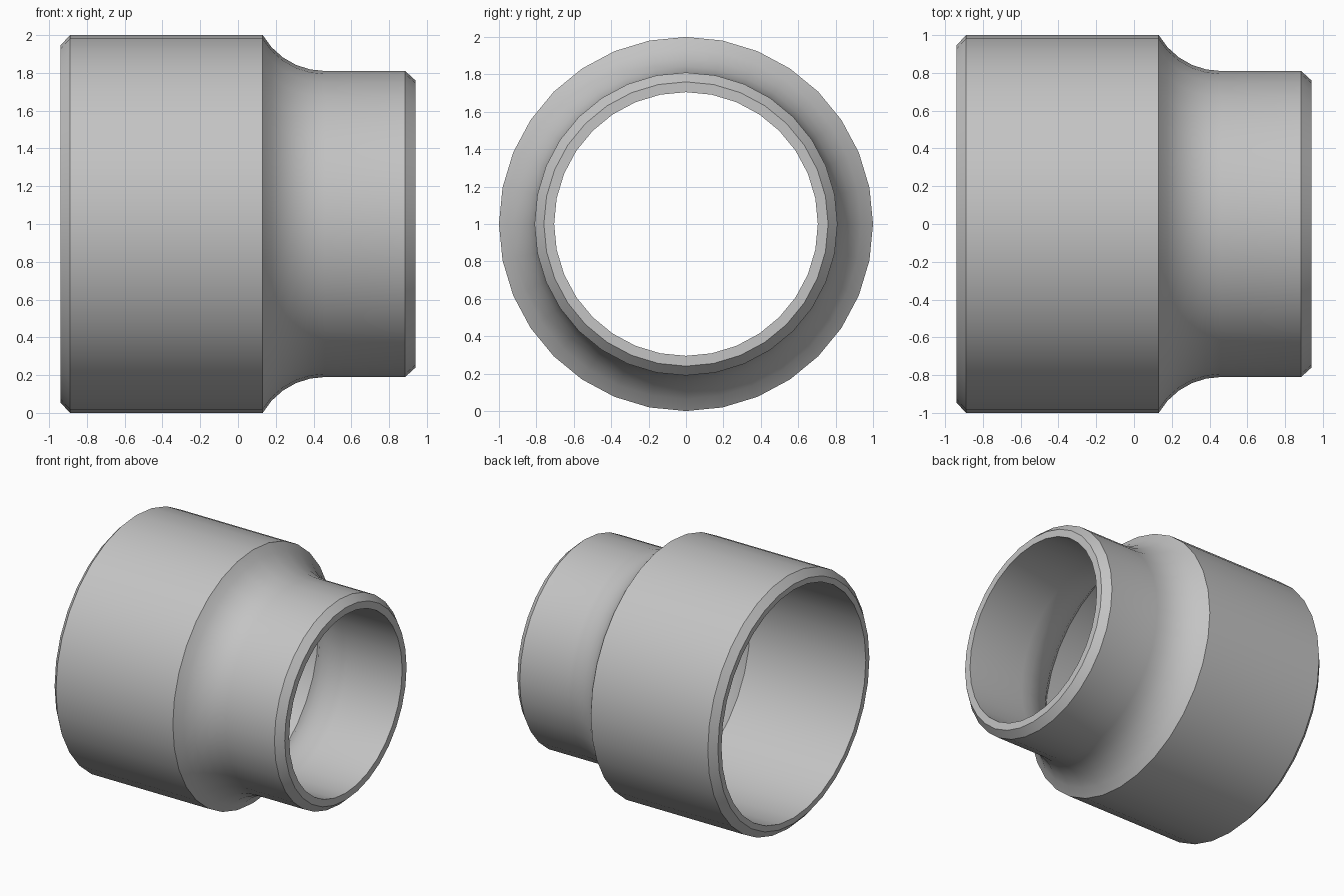
import bpy
import bmesh
from math import pi, sin, cos, radians

SIDES = 32

cube = bpy.data.objects.get("Cube")
if cube:
    bpy.data.objects.remove(cube, do_unlink=True)

# Plain grey metal
metal = bpy.data.materials.new("grey_metal")
metal.use_nodes = True
colour = (0.55, 0.55, 0.55, 1)
metal.diffuse_color = colour
metal.node_tree.nodes["Principled BSDF"].inputs["Base Color"].default_value = colour


def neck_arc(radius, start_angle, steps=5):
    """Concave neck curve as (x, radius) points, ending parallel to the axis."""
    points = []
    for i in range(steps + 1):
        a = radians(start_angle) * (1 - i / steps)
        points.append((0.46 - radius * sin(a), 1.19 - radius * cos(a)))
    return points


# Outside wall: bevelled wide end, shoulder, neck, bevelled narrow end
outside = [(-0.94, 0.945), (-0.89, 1.0)]
outside += neck_arc(0.38, 60)
outside += [(0.885, 0.81), (0.94, 0.76)]

# Bore: concentric neck curve between the narrow and wide bores
bore = [(-0.94, 0.9)] + neck_arc(0.485, 53.3) + [(0.94, 0.705)]
profile = outside + bore[::-1]

# Revolve the closed profile around the x axis
bm = bmesh.new()
rings = []
for s in range(SIDES):
    a = 2 * pi * s / SIDES
    rings.append([bm.verts.new((x, r * sin(a), r * cos(a))) for x, r in profile])
for s in range(SIDES):
    here, there = rings[s], rings[(s + 1) % SIDES]
    for i in range(len(profile)):
        j = (i + 1) % len(profile)
        bm.faces.new((here[i], here[j], there[j], there[i]))
bmesh.ops.recalc_face_normals(bm, faces=bm.faces)

mesh = bpy.data.meshes.new("pipe_reducer")
bm.to_mesh(mesh)
bm.free()
mesh.materials.append(metal)
reducer = bpy.data.objects.new("pipe_reducer", mesh)
reducer.location.z = 1
bpy.context.collection.objects.link(reducer)

# Smooth walls with crisp bevels and shoulder
bpy.ops.object.select_all(action="DESELECT")
reducer.select_set(True)
bpy.context.view_layer.objects.active = reducer
bpy.ops.object.shade_smooth_by_angle(angle=radians(30))
